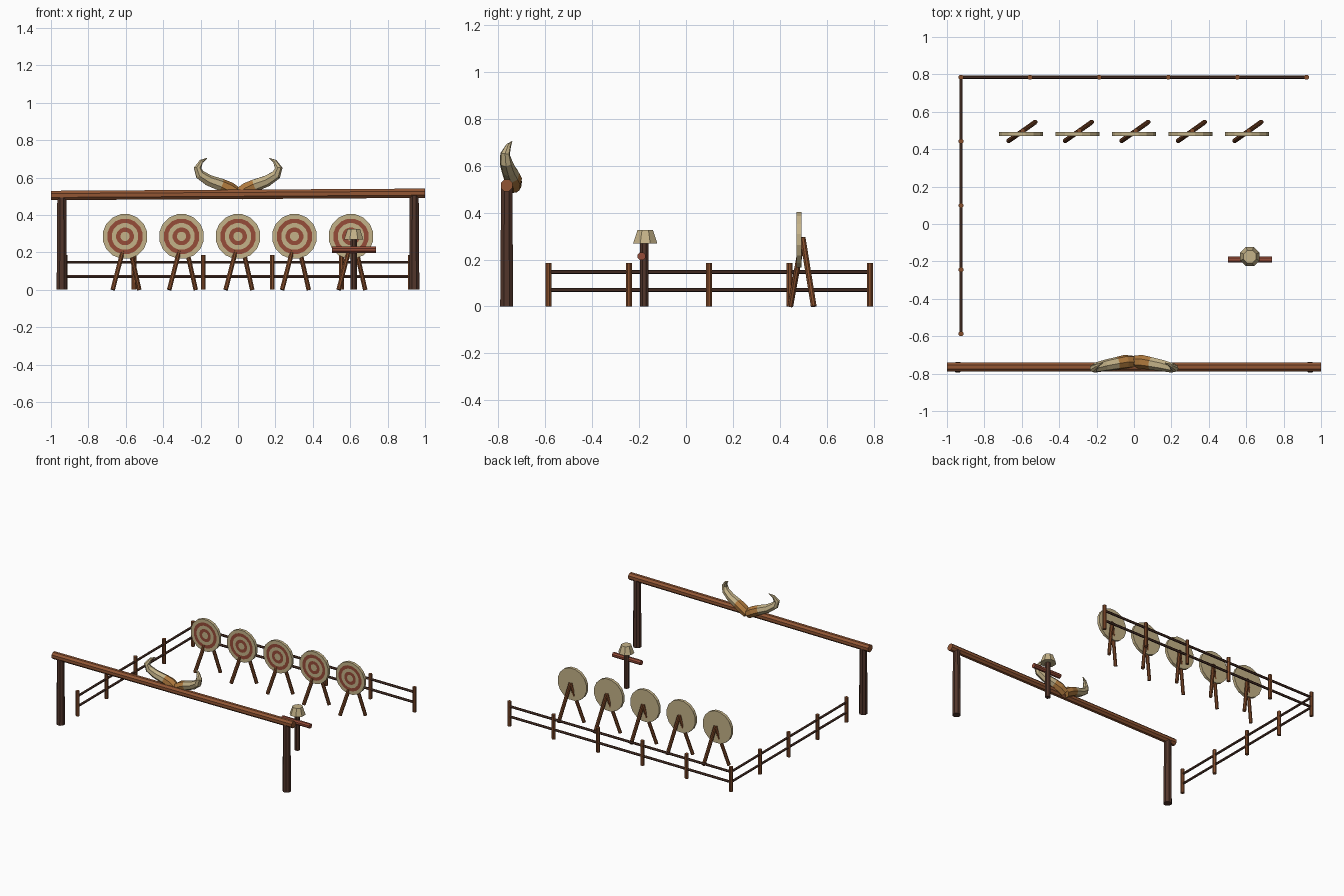
import bpy, bmesh, math
from mathutils import Vector

cube = bpy.data.objects.get("Cube")
if cube:
    bpy.data.objects.remove(cube, do_unlink=True)


def material(name, rgb):
    """Flat material from an sRGB colour in 0-255."""
    lin = [((c / 255 + 0.055) / 1.055) ** 2.4 for c in rgb] + [1]
    m = bpy.data.materials.new(name)
    m.use_nodes = True
    m.diffuse_color = lin
    m.node_tree.nodes["Principled BSDF"].inputs["Base Color"].default_value = lin
    return m


CREAM = material("cream", (196, 178, 136))
RED = material("faded red", (150, 76, 56))
BEAM = material("warm brown wood", (146, 86, 52))
DARK = material("dark brown wood", (82, 54, 43))
POST = material("brown wood", (134, 78, 44))
HORN_BASE = material("horn amber", (176, 122, 62))


def skin(name, rings, mats, bands=None):
    """Join equal-sided rings of points into a closed body; bands gives a material per gap."""
    bm = bmesh.new()
    loops = [[bm.verts.new(p) for p in ring] for ring in rings]
    n = len(loops[0])
    for k, (a, b) in enumerate(zip(loops, loops[1:])):
        for i in range(n):
            j = (i + 1) % n
            bm.faces.new((a[i], a[j], b[j], b[i])).material_index = bands[k] if bands else 0
    bm.faces.new(loops[0][::-1]).material_index = bands[0] if bands else 0
    bm.faces.new(loops[-1]).material_index = bands[-1] if bands else 0
    bmesh.ops.recalc_face_normals(bm, faces=bm.faces)
    mesh = bpy.data.meshes.new(name)
    bm.to_mesh(mesh)
    bm.free()
    for m in mats:
        mesh.materials.append(m)
    obj = bpy.data.objects.new(name, mesh)
    bpy.context.collection.objects.link(obj)
    return obj


def ring(centre, axis, radius, sides):
    """Points of a regular polygon round an axis."""
    axis = Vector(axis).normalized()
    ref = Vector((0, 1, 0)) if abs(axis.y) < 0.9 else Vector((0, 0, 1))
    u = axis.cross(ref).normalized()
    v = axis.cross(u)
    turn = math.pi / sides
    return [Vector(centre) + radius * (u * math.cos(2 * math.pi * i / sides + turn)
            + v * math.sin(2 * math.pi * i / sides + turn)) for i in range(sides)]


def rod(name, start, end, r0, mat, r1=None, sides=8):
    axis = Vector(end) - Vector(start)
    return skin(name, [ring(start, axis, r0, sides), ring(end, axis, r1 or r0, sides)], [mat])


# Gateway: two posts and a slightly sloping beam
GATE_Y = -0.765
for side, x in (("right", -0.942), ("left", 0.942)):
    rod(f"gate_post_{side}", (x, GATE_Y, 0), (x, GATE_Y, 0.515), 0.03, DARK, 0.026)
rod("gate_beam", (-1, GATE_Y, 0.504), (1, GATE_Y, 0.516), 0.027, BEAM)

# Pair of horns sweeping out and up from the middle of the beam: x, y, z, radius
horn = [(0.004, -0.737, 0.512, 0.034), (0.045, -0.737, 0.538, 0.038),
        (0.09, -0.745, 0.559, 0.035), (0.155, -0.757, 0.583, 0.031),
        (0.204, -0.768, 0.615, 0.027), (0.217, -0.772, 0.65, 0.021),
        (0.197, -0.757, 0.686, 0.011), (0.167, -0.743, 0.703, 0.002)]
for side, s in (("left", 1), ("right", -1)):
    pts = [Vector((s * x, y, z)) for x, y, z, r in horn]
    rings = []
    for i, p in enumerate(pts):
        tangent = pts[min(i + 1, len(pts) - 1)] - pts[max(i - 1, 0)]
        rings.append(ring(p, tangent, horn[i][3], 7))
    skin(f"horn_{side}", rings, [HORN_BASE, CREAM], [0, 0] + [1] * 5)

# Fence along the back and the right side
FX, BACK, FRONT = -0.925, 0.785, -0.587
corner, back_end, side_end = (FX, BACK), (0.922, BACK), (FX, FRONT)
for run, end, bays in (("back", back_end, 5), ("side", side_end, 4)):
    for i in range(0 if run == "back" else 1, bays + 1):
        t = i / bays
        x = corner[0] + (end[0] - corner[0]) * t
        y = corner[1] + (end[1] - corner[1]) * t
        rod(f"fence_post_{run}_{i}", (x, y, 0), (x, y, 0.186), 0.014, POST)
    for level, z in (("lower", 0.07), ("upper", 0.147)):
        rod(f"fence_rail_{run}_{level}", (*corner, z), (*end, z), 0.009, DARK, sides=6)

# Round targets with painted rings, each on two splayed legs
TY = 0.482
for i in range(5):
    x, z = (i - 2) * 0.302, 0.285
    profile = [(0.121, TY + 0.011), (0.121, TY - 0.011), (0.096, TY - 0.011),
               (0.072, TY - 0.011), (0.048, TY - 0.011), (0.025, TY - 0.011), (0.004, TY - 0.011)]
    body = skin(f"target_{i + 1}", [ring((x, y, z), (0, 1, 0), r, 16) for r, y in profile],
                [CREAM, RED], [0, 0, 1, 0, 1, 0])
    apex = (x + 0.01, 0.498, 0.292)
    rod(f"target_{i + 1}_front_leg", (x - 0.066, 0.445, 0), apex, 0.013, POST)
    rod(f"target_{i + 1}_back_leg", (x + 0.076, 0.545, 0), apex, 0.013, POST)

# Practice dummy: post, crossbar and bucket head
DX, DY = 0.619, -0.178
rod("dummy_post", (DX, DY, 0), (DX, DY, 0.29), 0.02, DARK)
rod("dummy_arms", (0.503, -0.19, 0.214), (0.738, -0.19, 0.214), 0.018, RED)
rod("dummy_bucket", (DX, DY + 0.004, 0.268), (DX, DY + 0.004, 0.325), 0.056, CREAM, 0.036)
